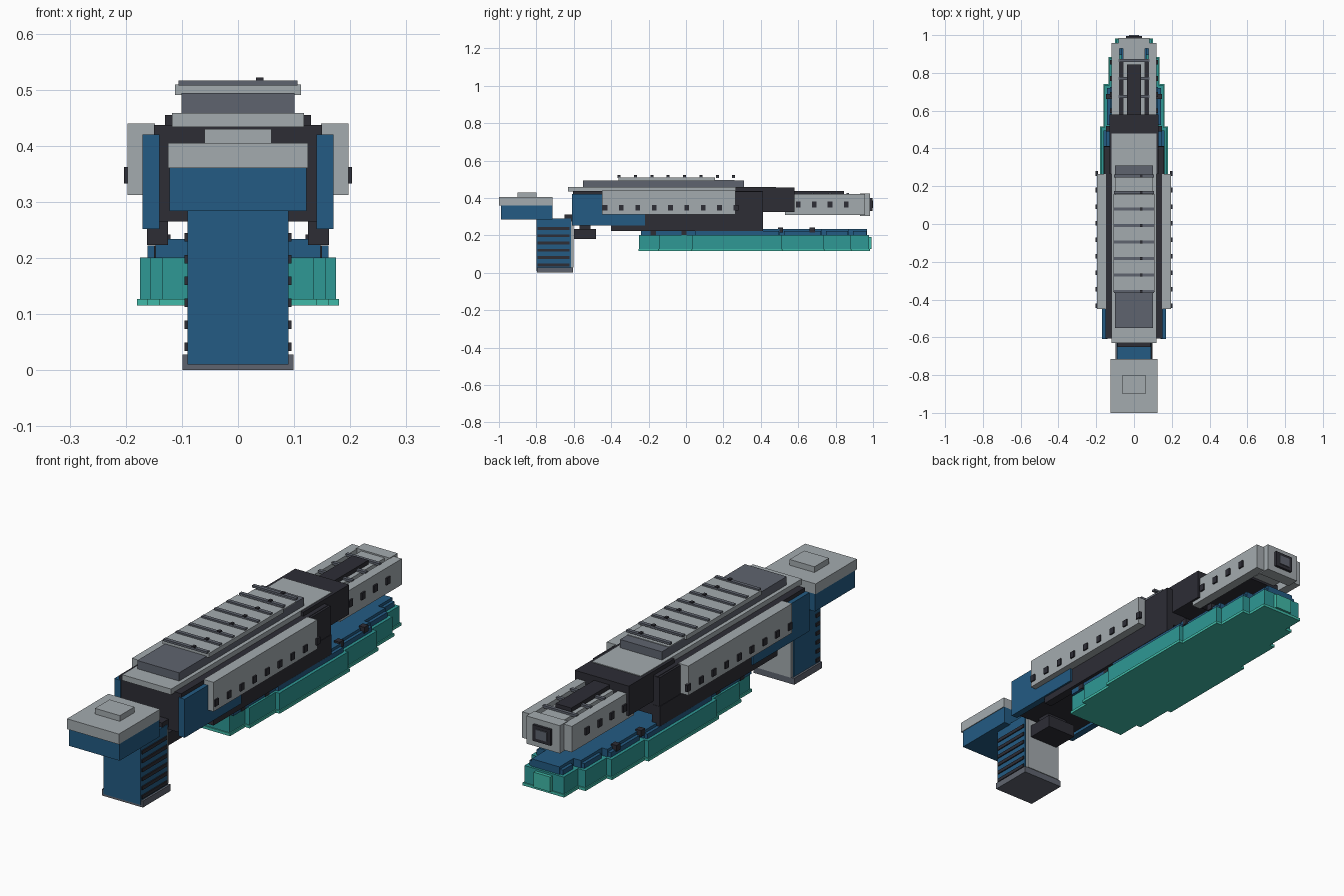
import bpy
import bmesh

cube = bpy.data.objects.get("Cube")
if cube:
    bpy.data.objects.remove(cube, do_unlink=True)


def material(name, rgb):
    lin = [((c / 255 + 0.055) / 1.055) ** 2.4 for c in rgb] + [1]
    m = bpy.data.materials.new(name)
    m.use_nodes = True
    m.diffuse_color = lin
    m.node_tree.nodes["Principled BSDF"].inputs["Base Color"].default_value = lin
    return m


BLUE = material("blue", (35, 91, 131))
GREY = material("light grey", (164, 171, 175))
SLATE = material("slate grey", (95, 100, 111))
DARK = material("dark", (45, 45, 53))
TEAL = material("teal", (46, 152, 149))
MINT = material("light teal", (64, 186, 168))


def boxes(name, mat, ranges):
    """One object made of boxes, each given as x, y and z ranges."""
    bm = bmesh.new()
    for spans in ranges:
        made = bmesh.ops.create_cube(bm, size=1)
        for v in made["verts"]:
            v.co = [a + (c + 0.5) * (b - a) for c, (a, b) in zip(v.co, spans)]
    mesh = bpy.data.meshes.new(name)
    bm.to_mesh(mesh)
    bm.free()
    mesh.materials.append(mat)
    obj = bpy.data.objects.new(name, mesh)
    bpy.context.collection.objects.link(obj)
    return obj


def block(name, mat, half, y, z):
    """Box centred on x = 0."""
    return boxes(name, mat, [((-half, half), y, z)])


def pair(name, mat, x, ys, z):
    """Boxes at each y range, mirrored to both sides."""
    both = (x, (-x[1], -x[0]))
    return boxes(name, mat, [(s, y, z) for y in ys for s in both])


def around(centres, size):
    return [(c - size / 2, c + size / 2) for c in centres]


# Stock
block("stock_body", BLUE, 0.122, (-0.99, -0.715), (0.284, 0.36))
block("stock_plate", GREY, 0.125, (-1, -0.715), (0.36, 0.405))
block("stock_pad", GREY, 0.06, (-0.9, -0.8), (0.405, 0.43))

# Grip with ribs
block("grip", BLUE, 0.09, (-0.8, -0.615), (0.01, 0.29))
block("grip_base", SLATE, 0.099, (-0.797, -0.605), (0, 0.028))
block("grip_back", GREY, 0.085, (-0.615, -0.602), (0.028, 0.285))
rib_heights = around([0.042 + 0.039 * i for i in range(6)], 0.015)
boxes("grip_ribs", DARK, [((0.085, 0.095), (-0.793, -0.622), z) for z in rib_heights])
boxes("grip_studs", DARK, [((-0.095, -0.085), (-0.79, -0.765), z) for z in rib_heights])
block("grip_link", DARK, 0.088, (-0.65, -0.58), (0.275, 0.31))
block("trigger_block", DARK, 0.07, (-0.6, -0.48), (0.18, 0.235))
block("trigger_post", DARK, 0.05, (-0.57, -0.51), (0.235, 0.27))

# Receiver
block("receiver", DARK, 0.15, (-0.605, 0.41), (0.265, 0.437))
pair("lower_side_plate", DARK, (0.125, 0.162), [(-0.4, 0.412)], (0.223, 0.31))
pair("upper_side_plate", DARK, (0.14, 0.16), [(0.2, 0.411)], (0.3, 0.435))
block("rear_block", DARK, 0.13, (0.265, 0.58), (0.325, 0.455))
pair("blue_side_plate", BLUE, (0.14, 0.17), [(-0.61, -0.22)], (0.252, 0.42))
block("receiver_top", GREY, 0.118, (-0.63, 0.48), (0.433, 0.458))
pair("side_rail", GREY, (0.148, 0.197), [(-0.45, 0.265)], (0.312, 0.44))
pair("side_rail_stud", DARK, (0.19, 0.203),
     around([-0.433 + 0.0875 * i for i in range(9)], 0.025), (0.333, 0.362))

# Top rail with cross bars
block("top_rail", SLATE, 0.101, (-0.55, 0.31), (0.458, 0.494))
block("top_rail_lid", GREY, 0.101, (-0.36, 0.26), (0.494, 0.497))
block("top_rail_cap", GREY, 0.112, (-0.36, 0.155), (0.49, 0.509))
bar_rows = around([0.255 - 0.0875 * i for i in range(8)], 0.016)
boxes("cross_bars", SLATE, [((-0.106, 0.106), y, (0.507, 0.516)) for y in bar_rows])
boxes("cross_bar_studs", DARK, [((0.032, 0.045), y, (0.514, 0.522)) for y in bar_rows])

# Barrel
block("barrel_core", GREY, 0.057, (0.57, 0.95), (0.325, 0.418))
block("barrel_floor", DARK, 0.085, (0.53, 0.86), (0.315, 0.335))
block("barrel_strip", DARK, 0.038, (0.57, 0.845), (0.41, 0.436))
block("barrel_head", GREY, 0.081, (0.93, 0.985), (0.303, 0.424))
pair("barrel_side", GREY, (0.078, 0.12), [(0.53, 0.958)], (0.308, 0.421))
boxes("barrel_bars", SLATE, [((-0.082, 0.082), y, (0.416, 0.427))
                             for y in around((0.675, 0.77, 0.865), 0.015)])
pair("barrel_stud", DARK, (0.115, 0.127),
     around((0.6, 0.685, 0.77, 0.857), 0.025), (0.35, 0.38))

# Muzzle frame around a grey centre
block("muzzle_frame", DARK, 0.043, (0.98, 0.996), (0.33, 0.4))
block("muzzle_centre", SLATE, 0.026, (0.98, 1), (0.345, 0.385))

# Stepped lower hull, its flange and its deck
STEPS = [(-0.25, -0.145, 0.135), (-0.145, 0.035, 0.157), (0.035, 0.51, 0.175),
         (0.51, 0.735, 0.156), (0.735, 0.88, 0.13), (0.88, 0.978, 0.095)]


def stepped(name, mat, grow, z):
    return boxes(name, mat, [((-w - grow, w + grow), (a - grow, b + grow), z)
                             for a, b, w in STEPS])


stepped("hull", TEAL, 0, (0.12, 0.201))
stepped("hull_flange", MINT, 0.005, (0.115, 0.127))
stepped("hull_deck", BLUE, -0.014, (0.195, 0.222))
boxes("deck_top", BLUE, [((0.028 - w, w - 0.028), (-0.24, b - 0.01), (0.2, 0.234))
                         for a, b, w in STEPS])
block("hull_end_plate", MINT, 0.04, (0.97, 0.993), (0.127, 0.192))
pair("deck_stud_front", DARK, (0.12, 0.15), around((-0.175, -0.01), 0.028), (0.2, 0.222))
pair("deck_stud_back", DARK, (0.12, 0.147), around((0.505, 0.675), 0.028), (0.215, 0.242))
